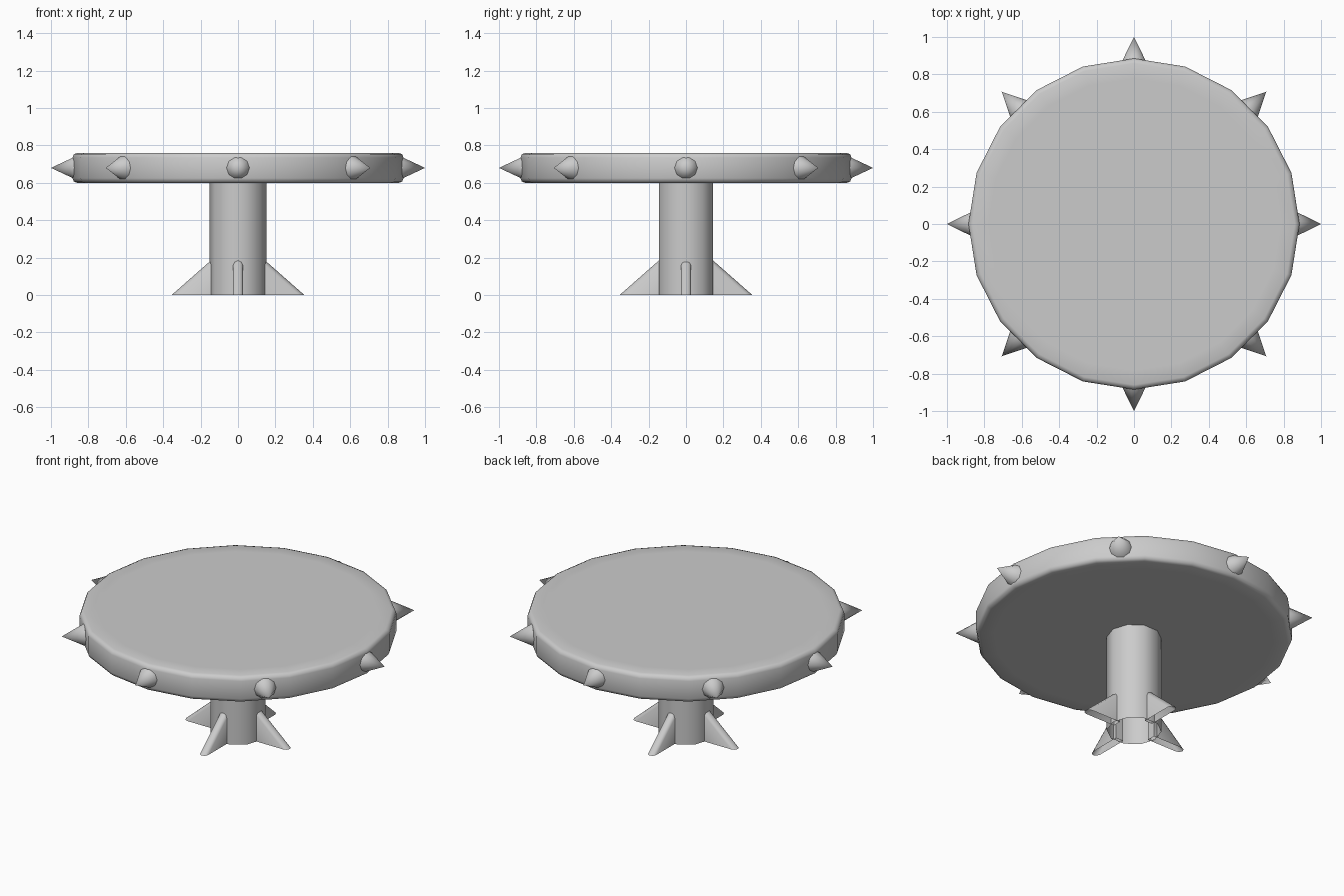
import bpy, bmesh
from math import sin, cos, pi, radians
from mathutils import Matrix

if "Cube" in bpy.data.objects:
    bpy.data.objects.remove(bpy.data.objects["Cube"])


def finish(name, bm, angle=40):
    bmesh.ops.recalc_face_normals(bm, faces=bm.faces)
    me = bpy.data.meshes.new(name)
    bm.to_mesh(me)
    bm.free()
    ob = bpy.data.objects.new(name, me)
    bpy.context.collection.objects.link(ob)
    bpy.ops.object.select_all(action='DESELECT')
    ob.select_set(True)
    bpy.context.view_layer.objects.active = ob
    bpy.ops.object.shade_smooth_by_angle(angle=radians(angle))
    return ob


def lathe(name, profile, sides, caps, angle=40):
    """Ring of vertices per (radius, z) profile point, optionally capped."""
    bm = bmesh.new()
    rings = [[bm.verts.new((r * cos(2 * pi * i / sides), r * sin(2 * pi * i / sides), z))
              for i in range(sides)] for r, z in profile]
    for a, b in zip(rings, rings[1:]):
        for i in range(sides):
            j = (i + 1) % sides
            bm.faces.new((a[i], a[j], b[j], b[i]))
    if caps:
        bm.faces.new(rings[0][::-1])
        bm.faces.new(rings[-1])
    return finish(name, bm, angle)


# round top with softened rims
lathe("table_top", [(0.78, 0.6), (0.86, 0.6), (0.878, 0.607), (0.885, 0.625),
                    (0.885, 0.735), (0.878, 0.753), (0.86, 0.76), (0.78, 0.76)],
      20, True, 60)

# pedestal column, open at the bottom
lathe("column", [(0.153, 0.0), (0.153, 0.61)], 10, False)


# spikes around the rim
def spike(i):
    bm = bmesh.new()
    m = (Matrix.Rotation(i * pi / 4, 4, 'Z') @ Matrix.Translation((0.935, 0, 0.68))
         @ Matrix.Rotation(pi / 2, 4, 'Y'))
    bmesh.ops.create_cone(bm, cap_ends=True, segments=10, radius1=0.064,
                          radius2=0, depth=0.13, matrix=m)
    bmesh.ops.remove_doubles(bm, verts=bm.verts, dist=1e-5)
    finish(f"rim_spike_{i + 1}", bm, 50)


# triangular foot fins with a rounded ridge, open underneath
def fin(i):
    bm = bmesh.new()
    section = [(-0.026, 0.026), (-0.018, 0.008), (0, 0), (0.018, 0.008), (0.026, 0.026)]
    r_in, r_out, slope = 0.125, 0.355, 0.88
    top, tip, base = [], [], []
    for t, d in section:
        top.append(bm.verts.new((r_in, t, (r_out - r_in) * slope - d)))
        tip.append(bm.verts.new((r_out - d / slope, t, 0)))
    base = [bm.verts.new((r_in, section[k][0], 0)) for k in (0, -1)]
    for k in range(len(section) - 1):
        bm.faces.new((top[k], tip[k], tip[k + 1], top[k + 1]))
    bm.faces.new((base[0], tip[0], top[0]))
    bm.faces.new((base[1], top[-1], tip[-1]))
    bm.faces.new([base[0]] + top + [base[1]])
    bmesh.ops.rotate(bm, verts=bm.verts, cent=(0, 0, 0),
                     matrix=Matrix.Rotation(i * pi / 2, 3, 'Z'))
    finish(f"foot_fin_{i + 1}", bm, 60)


for i in range(8):
    spike(i)
for i in range(4):
    fin(i)
